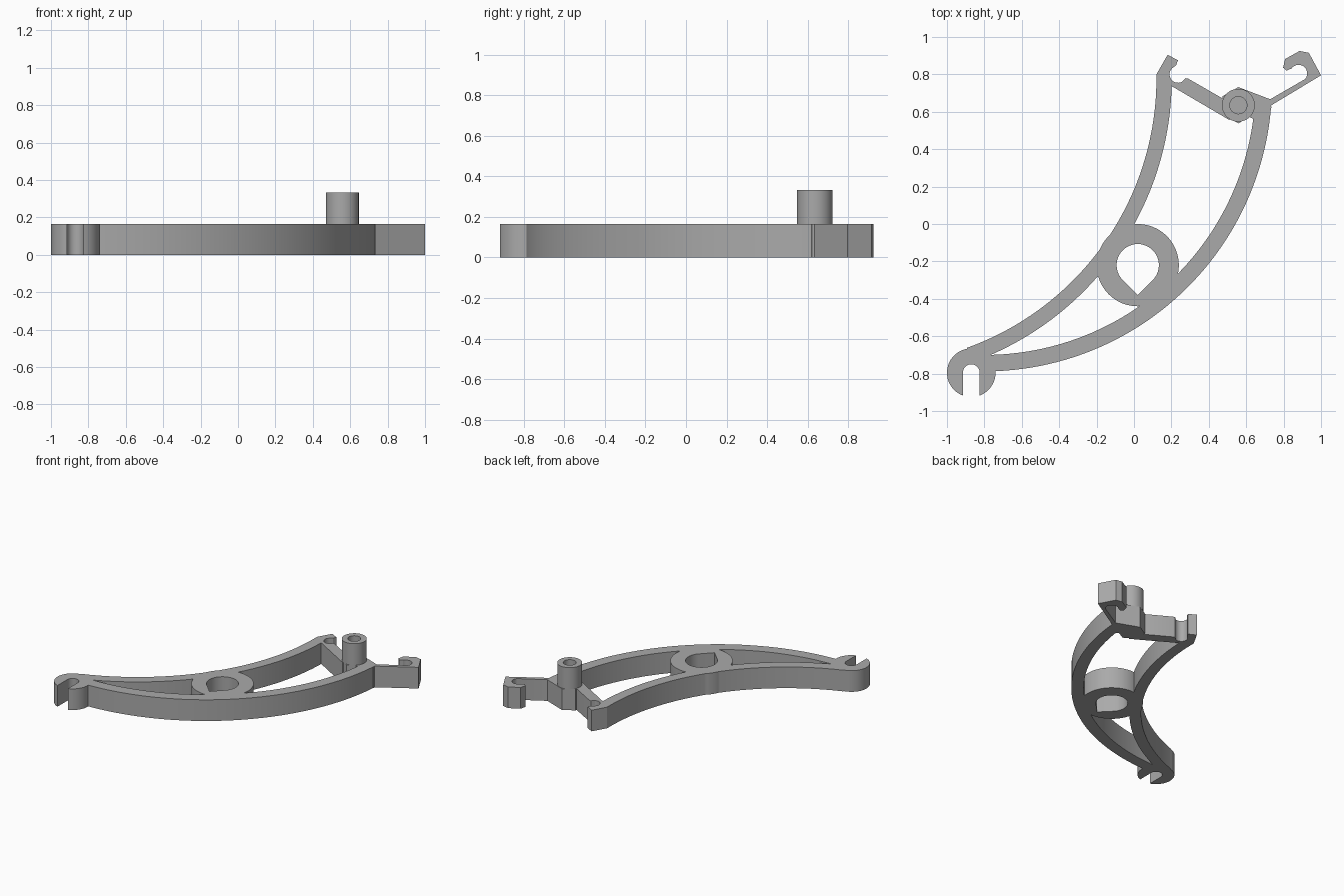
import bpy
import bmesh
from math import cos, sin, radians

PLATE = 0.165       # thickness of the flat body
POST_TOP = 0.333

cube = bpy.data.objects.get("Cube")
if cube:
    bpy.data.objects.remove(cube, do_unlink=True)

grey = bpy.data.materials.new("plain grey")
grey.use_nodes = True
colour = (0.4, 0.4, 0.4, 1)
grey.diffuse_color = colour
grey.node_tree.nodes["Principled BSDF"].inputs["Base Color"].default_value = colour


def arc(centre, radius, start, end, steps=32):
    """Points along an arc, angles in degrees."""
    angles = [radians(start + (end - start) * i / steps) for i in range(steps + 1)]
    return [(centre[0] + radius * cos(a), centre[1] + radius * sin(a)) for a in angles]


def circle(centre, radius, sides=48):
    return arc(centre, radius, 0, 360, sides)[:-1]


def band(centre, inner, outer, start, end):
    """Outline of a curved bar between two concentric arcs."""
    return arc(centre, outer, start, end, 48) + arc(centre, inner, end, start, 48)


def plate(name, outlines, bottom=0.0, top=PLATE):
    """Extrude a flat outline, with any further outlines as holes."""
    curve = bpy.data.curves.new(name, 'CURVE')
    curve.dimensions = '2D'
    curve.fill_mode = 'BOTH'
    curve.extrude = (top - bottom) / 2
    for points in outlines:
        spline = curve.splines.new('POLY')
        spline.points.add(len(points) - 1)
        for p, (x, y) in zip(spline.points, points):
            p.co = (x, y, 0, 1)
        spline.use_cyclic_u = True
    temp = bpy.data.objects.new(name + "_curve", curve)
    bpy.context.collection.objects.link(temp)
    bpy.context.view_layer.update()
    evaluated = temp.evaluated_get(bpy.context.evaluated_depsgraph_get())
    mesh = bpy.data.meshes.new_from_object(evaluated)
    bpy.data.objects.remove(temp, do_unlink=True)
    mesh.name = name
    bm = bmesh.new()
    bm.from_mesh(mesh)
    bmesh.ops.translate(bm, vec=(0, 0, (top + bottom) / 2), verts=bm.verts)
    bmesh.ops.remove_doubles(bm, verts=bm.verts, dist=0.0005)
    bmesh.ops.dissolve_limit(bm, angle_limit=0.01, verts=bm.verts, edges=bm.edges)
    bmesh.ops.recalc_face_normals(bm, faces=bm.faces)
    bm.to_mesh(mesh)
    bm.free()
    mesh.materials.clear()
    mesh.materials.append(grey)
    obj = bpy.data.objects.new(name, mesh)
    bpy.context.collection.objects.link(obj)
    return obj


# Two long curved arms
outer_arm = plate("outer_arm", [band((-0.8, 0.75), 1.45, 1.538, -89.6, -4.6)])
inner_arm = plate("inner_arm", [band((-1.41, 0.778), 1.53, 1.612, -70.3, -1)])

# Round hub with a teardrop hole
hub_c = (0.02, -0.22)
hub = plate("hub", [circle(hub_c, 0.22),
                    arc(hub_c, 0.113, -45, 225) + [(0.02, -0.38)]])

# Forked foot with a round-ended slot
foot_c = (-0.87, -0.795)
foot = plate("forked_foot", [arc(foot_c, 0.13, -69.75, 249.75, 40)
                             + arc(foot_c, 0.045, 180, 0, 16)])

# Notched clip and the straight strut running to the boss
clip = plate("clip_and_strut", [
    [(0.12, 0.74), (0.12, 0.8), (0.18, 0.905), (0.235, 0.875), (0.225, 0.848)]
    + arc((0.235, 0.8), 0.045, 120, 295, 16)
    + [(0.275, 0.78), (0.29, 0.777), (0.49, 0.662), (0.56, 0.6),
       (0.51, 0.556), (0.2, 0.738)]])

# Six-sided boss under the post, and the web joining it to the outer arm
post_c = (0.558, 0.635)
boss = plate("boss", [arc(post_c, 0.097, 30, 330, 5)])
web = plate("web", [[(0.56, 0.731), (0.728, 0.667), (0.735, 0.62),
                     (0.642, 0.56), (0.56, 0.6)]])

# Bent arm ending in a hook
hook = plate("hook", [
    [(0.7, 0.652), (0.728, 0.667), (0.915, 0.775)]
    + arc((0.88, 0.805), 0.046, -35, 145, 16)
    + [(0.815, 0.82), (0.797, 0.836), (0.808, 0.882), (0.885, 0.925),
       (0.935, 0.915), (1.0, 0.795), (0.73, 0.632)]])

# Hollow post standing on the boss
post = plate("hollow_post", [circle(post_c, 0.088), circle(post_c, 0.046, 32)],
             PLATE, POST_TOP)

# Fuse the flat parts into one body
body = outer_arm
bpy.context.view_layer.objects.active = body
for part in (inner_arm, hub, foot, clip, boss, web, hook):
    mod = body.modifiers.new("join", 'BOOLEAN')
    mod.operation = 'UNION'
    mod.solver = 'EXACT'
    mod.object = part
    bpy.ops.object.modifier_apply(modifier=mod.name)
    bpy.data.objects.remove(part, do_unlink=True)
body.name = "lever_body"

# Smooth the curved walls and keep the rims sharp
bpy.ops.object.select_all(action='DESELECT')
for obj in (body, post):
    obj.select_set(True)
bpy.ops.object.shade_smooth_by_angle(angle=radians(25))
